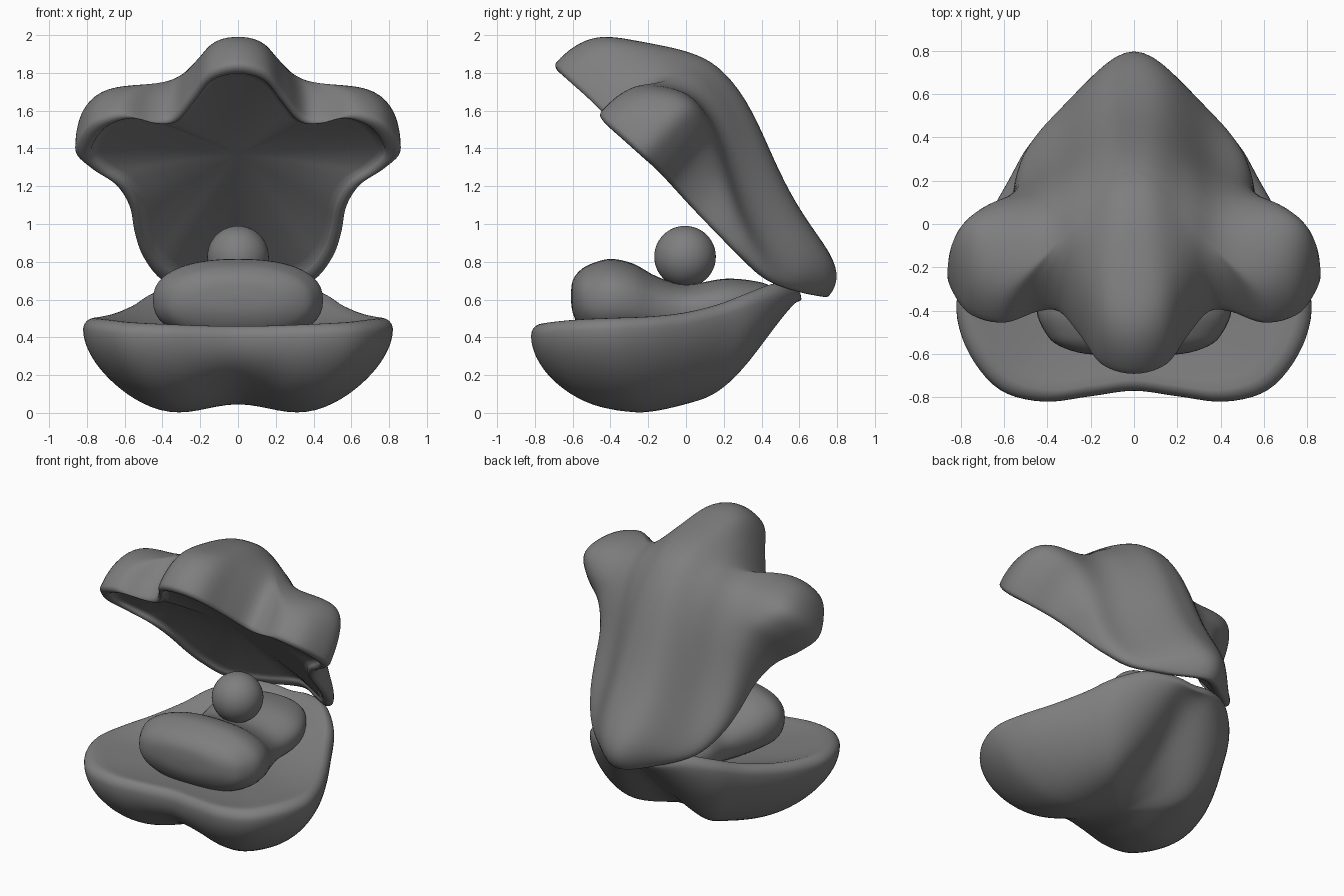
import bpy
import bmesh
from math import sin, cos, pi, exp, sqrt, copysign
from mathutils import Vector

cube = bpy.data.objects.get("Cube")
if cube:
    bpy.data.objects.remove(cube, do_unlink=True)

grey = bpy.data.materials.new("plain grey")
grey.use_nodes = True
grey.diffuse_color = (0.21, 0.21, 0.21, 1)
grey.node_tree.nodes["Principled BSDF"].inputs["Base Color"].default_value = grey.diffuse_color


def spline(points, steps, closed=False):
    """Smooth curve through the points (Catmull-Rom)."""
    pts = [Vector(p) for p in points]
    count = len(pts)

    def at(i):
        return pts[i % count] if closed else pts[max(0, min(count - 1, i))]

    out = []
    for i in range(count if closed else count - 1):
        a, b, c, d = (at(i + k) for k in (-1, 0, 1, 2))
        for j in range(steps):
            t = j / steps
            out.append((b * 2 + (c - a) * t + (a * 2 - b * 5 + c * 4 - d) * t ** 2
                        + (b * 3 - a - c * 3 + d) * t ** 3) / 2)
    if not closed:
        out.append(pts[-1])
    return out


def mirrored(half):
    """Complete a half outline across x = 0."""
    return half + [(-p[0], *p[1:]) for p in reversed(half[1:-1])]


def finish(name, bm):
    bmesh.ops.remove_doubles(bm, verts=bm.verts, dist=0.0001)
    bmesh.ops.recalc_face_normals(bm, faces=bm.faces)
    for face in bm.faces:
        face.smooth = True
    mesh = bpy.data.meshes.new(name)
    bm.to_mesh(mesh)
    bm.free()
    mesh.materials.append(grey)
    obj = bpy.data.objects.new(name, mesh)
    bpy.context.collection.objects.link(obj)


def skin(name, rings):
    """Join closed rings into one surface; the end rings are single points."""
    bm = bmesh.new()
    loops = [[bm.verts.new(p) for p in ring] for ring in rings]
    for low, high in zip(loops, loops[1:]):
        for i in range(len(low)):
            j = (i + 1) % len(low)
            bm.faces.new((low[i], low[j], high[j], high[i]))
    finish(name, bm)


def smooth_step(t):
    t = max(0, min(1, t))
    return t * t * (3 - 2 * t)


def bell(v, width):
    return exp(-(v / width) ** 2)


# Lower shell: two-lobed bowl with a shallow dish on top
rim = spline(mirrored([
    (0, -0.77, 0.46), (0.2, -0.795, 0.462), (0.42, -0.82, 0.47), (0.62, -0.765, 0.48),
    (0.76, -0.6, 0.495), (0.82, -0.4, 0.503), (0.78, -0.2, 0.51), (0.69, 0, 0.53),
    (0.58, 0.2, 0.575), (0.48, 0.37, 0.635), (0.32, 0.52, 0.685), (0.15, 0.6, 0.675),
    (0, 0.61, 0.66)]), 5, closed=True)
MID, LOW, FLOOR, LIP, EDGE = -0.15, -0.09, 0.42, 0.06, 0.92


def bowl_point(p, s, z):
    return Vector((p.x * s, MID + (p.y - MID) * s, z))


def bowl_outside(p, s):
    back = smooth_step(((p.y - MID) / 0.77 - 0.6) / 0.5)
    flare = 0.25 + 0.75 * back
    rise = (1 - flare) * (1 - sqrt(max(0, 1 - s * s))) + flare * s * s
    toward_hinge = smooth_step((p.y - MID) * s / 0.5)
    groove = (0.135 + 0.05 * toward_hinge) * bell(p.x * s, 0.3 - 0.1 * toward_hinge)
    groove *= 1 - s ** (3 + 5 * smooth_step(p.y - MID + 0.3))
    return bowl_point(p, s, LOW + (p.z - LIP - LOW) * rise + groove)


def bowl_inside(p, s):
    return bowl_point(p, s * EDGE, FLOOR + (p.z - FLOOR) * s ** 2.5)


rings = [[bowl_outside(p, sin(k / 24 * pi / 2)) for p in rim] for k in range(25)]
for k in range(1, 6):
    a = k / 6 * pi / 2
    rings.append([bowl_point(p, EDGE + (1 - EDGE) * cos(a), p.z - LIP * (1 - sin(a)))
                  for p in rim])
rings += [[bowl_inside(p, 1 - k / 14) for p in rim] for k in range(15)]
skin("lower_shell", rings)

# Upper shell: dome on a tilted plane; outline holds x, u (hinge to tip) and edge height
lobes = spline(mirrored([
    (0, 1.82, 0.03), (0.15, 1.76, 0.03), (0.25, 1.58, 0.03), (0.35, 1.42, 0.02),
    (0.46, 1.41, 0.01), (0.61, 1.47, 0), (0.75, 1.42, -0.01), (0.83, 1.3, -0.01),
    (0.86, 1.16, -0.01), (0.78, 1.04, -0.01), (0.65, 0.92, -0.02), (0.575, 0.76, -0.035),
    (0.545, 0.55, -0.05), (0.5, 0.38, -0.06), (0.4, 0.2, -0.06), (0.22, 0.04, 0),
    (0, -0.08, 0.07)]), 5, closed=True)
PEAK, LIFT, TURN = 1.05, 0.06, 0.9


def dome_height(x, u):
    ridge = 0.235 + 0.345 * bell(u - 1.15, 0.5 if u > 1.15 else 0.66)
    side = -0.02 + 0.11 * smooth_step(u / 0.9)
    side += 0.28 * bell(u - 1.15, 0.35 if u > 1.15 else 0.43) * smooth_step(abs(x) / 0.3)
    return side + (ridge - side) * exp(-(abs(x) / 0.3) ** 3)


def dome_point(p, s, n):
    u = PEAK + (p.y - PEAK) * s
    return Vector((p.x * s, 0.65 - 0.745 * u + 0.667 * n, 0.62 + 0.667 * u + 0.745 * n))


def dome_outside(p, s):
    top = dome_height(p.x * s, PEAK + (p.y - PEAK) * s)
    return dome_point(p, s, p.z + (top - p.z) * sqrt(max(0, 1 - s ** 12)))


def dome_inside(p, s):
    return dome_point(p, s * TURN, p.z * s * s + LIFT * (1 - s * s))


rings = [[dome_outside(p, sin(k / 30 * pi / 2)) for p in lobes] for k in range(31)]
for k in range(1, 8):
    a = k / 8 * pi
    rings.append([dome_point(p, (1 + TURN) / 2 + (1 - TURN) / 2 * cos(a), p.z - 0.03 * sin(a))
                  for p in lobes])
rings += [[dome_inside(p, 1 - k / 16) for p in lobes] for k in range(17)]
skin("upper_shell", rings)

# Soft body: rows of y, half width, top and bottom
body = spline([
    (-0.61, 0, 0.62, 0.62), (-0.6, 0.22, 0.7, 0.53), (-0.56, 0.35, 0.755, 0.45),
    (-0.5, 0.41, 0.79, 0.4), (-0.4, 0.45, 0.815, 0.38), (-0.28, 0.43, 0.79, 0.38),
    (-0.15, 0.37, 0.72, 0.38), (0, 0.33, 0.68, 0.4), (0.2, 0.34, 0.71, 0.42),
    (0.35, 0.28, 0.7, 0.46), (0.45, 0.18, 0.67, 0.52), (0.49, 0, 0.6, 0.6)], 4)


def power(v):
    return copysign(abs(v) ** 0.85, v)


def body_point(row, a):
    y, w, top, bottom = row
    return Vector((w * power(cos(a)), y,
                   (top + bottom) / 2 + (top - bottom) / 2 * power(sin(a))))


skin("soft_body", [[body_point(row, k / 48 * 2 * pi) for k in range(48)] for row in body])

# Pearl
bm = bmesh.new()
bmesh.ops.create_uvsphere(bm, u_segments=48, v_segments=24, radius=0.163)
bmesh.ops.translate(bm, verts=bm.verts, vec=(0, -0.005, 0.827))
finish("pearl", bm)
